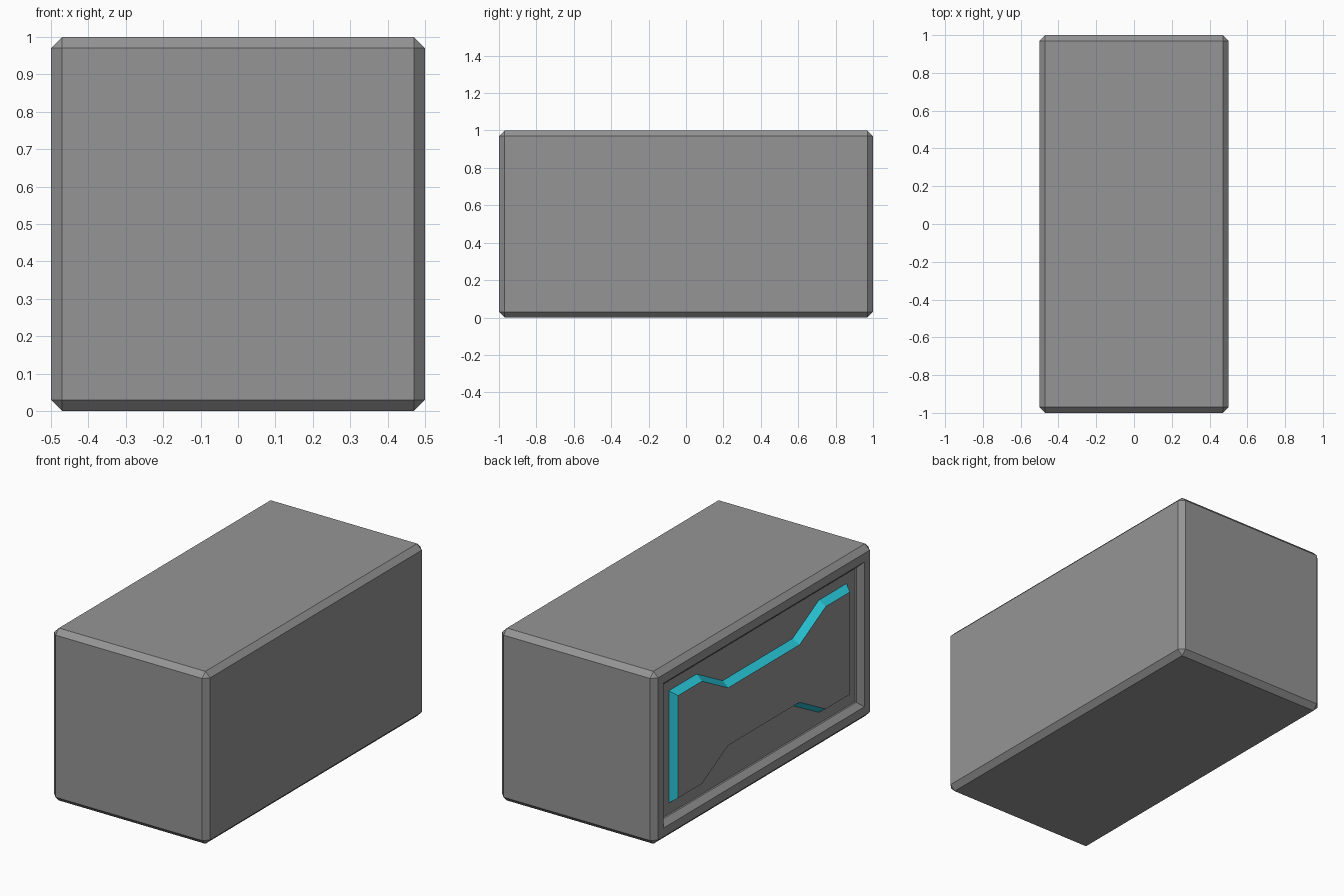
import bpy, bmesh

if "Cube" in bpy.data.objects:
    bpy.data.objects.remove(bpy.data.objects["Cube"])


def make_material(name, color):
    mat = bpy.data.materials.new(name)
    mat.diffuse_color = (*color, 1)
    mat.use_nodes = True
    mat.node_tree.nodes["Principled BSDF"].inputs["Base Color"].default_value = mat.diffuse_color
    return mat


def make_object(name, bm, materials):
    mesh = bpy.data.meshes.new(name)
    bm.to_mesh(mesh)
    bm.free()
    for mat in materials:
        mesh.materials.append(mat)
    obj = bpy.data.objects.new(name, mesh)
    bpy.context.collection.objects.link(obj)
    return obj


def inset(bm, face, thickness, depth=0.0):
    return bmesh.ops.inset_region(bm, faces=[face], thickness=thickness, depth=depth,
                                  use_even_offset=True, use_boundary=True)["faces"]


grey = make_material("dark_grey", (0.30, 0.30, 0.30))
cyan = make_material("edge_cyan", (0.022, 0.57, 0.70))

# Chamfered box
bm = bmesh.new()
bmesh.ops.create_cube(bm, size=1)
for v in bm.verts:
    v.co.y *= 2
    v.co.z += 0.5
bmesh.ops.bevel(bm, geom=bm.edges[:], offset=0.03, offset_type='OFFSET',
                segments=1, profile=0.5, affect='EDGES')
bm.normal_update()

# Recess in the left side: flat rim, sloped wall, then a small straight step
side = min(bm.faces, key=lambda f: f.calc_center_median().x)
inset(bm, side, 0.05)
inset(bm, side, 0.03, -0.03)
inset(bm, side, 0.0, -0.01)
make_object("box_body", bm, [grey])

# Raised waisted panel: quarter outline mirrored to a full loop
quarter = [(0.815, 0.325), (0.56, 0.325), (0.32, 0.195)]
top = quarter + [(-y, z) for y, z in reversed(quarter)]
loop = top + [(y, -z) for y, z in reversed(top)]

bm = bmesh.new()
panel = bm.faces.new([bm.verts.new((-0.46, y, 0.5 + z)) for y, z in loop])
panel.normal_update()
if panel.normal.x > 0:
    panel.normal_flip()
# Sloped coloured edge around the grey panel front
for f in inset(bm, panel, 0.028, 0.04):
    f.material_index = 1
panel.material_index = 0
make_object("side_panel", bm, [grey, cyan])
